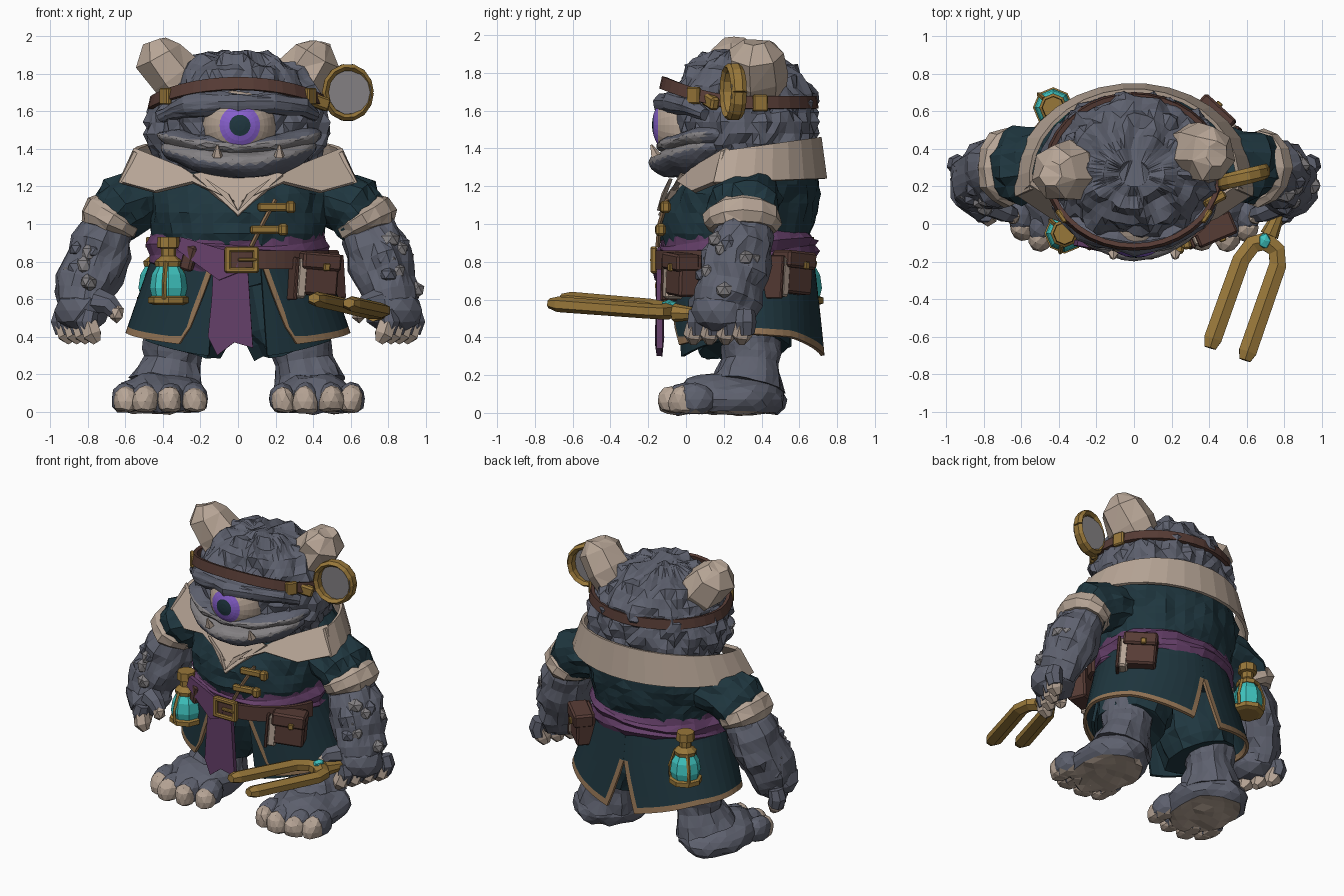
import bpy, bmesh, math, random
from math import sin, cos, pi
from mathutils import Vector as V, Matrix, noise

random.seed(4)
if "Cube" in bpy.data.objects:
    bpy.data.objects.remove(bpy.data.objects["Cube"])

# Flat colours, given as display values and stored linear
PALETTE = dict(skin=(94, 97, 110), lip=(130, 127, 129), coat=(36, 57, 65), bone=(182, 164, 149),
               leather=(87, 62, 56), sash=(100, 65, 104), brass=(150, 118, 60), glow=(66, 196, 192),
               iris=(134, 96, 204), trim=(146, 116, 86))
MATS = {}
for key, rgb in PALETTE.items():
    m = bpy.data.materials.new(key)
    m.use_nodes = True
    lin = [(c / 255) ** 2.2 for c in rgb] + [1]
    m.diffuse_color = lin
    m.node_tree.nodes["Principled BSDF"].inputs["Base Color"].default_value = lin
    MATS[key] = m


def finish(name, bm, mats, rough=0, freq=9, thick=0):
    """Turn a bmesh into a flat shaded object with optional chipped surface."""
    bmesh.ops.recalc_face_normals(bm, faces=bm.faces)
    bm.normal_update()
    if rough:
        moves = [(v, v.normal * noise.noise(v.co * freq) * rough) for v in bm.verts]
        for v, d in moves:
            v.co += d
        bmesh.ops.triangulate(bm, faces=bm.faces[:], quad_method='SHORT_EDGE')
    me = bpy.data.meshes.new(name)
    bm.to_mesh(me)
    bm.free()
    for k in mats.split():
        me.materials.append(MATS[k])
    ob = bpy.data.objects.new(name, me)
    bpy.context.collection.objects.link(ob)
    if thick:
        mod = ob.modifiers.new("thickness", "SOLIDIFY")
        mod.thickness, mod.offset = thick, 0
    return ob


def skin_rings(bm, rings, closed=True):
    rows = [[bm.verts.new(p) for p in r] for r in rings]
    n = len(rows[0])
    for a, b in zip(rows, rows[1:]):
        for i in range(n if closed else n - 1):
            j = (i + 1) % n
            bm.faces.new((a[i], a[j], b[j], b[i]))
    return rows


def refine(bm, cuts):
    if cuts:
        bmesh.ops.subdivide_edges(bm, edges=bm.edges[:], cuts=cuts, use_grid_fill=True)


def tube(name, pts, radii, mat, sides=8, wide=1, ref=(0, 1, 0), rough=0, cuts=0):
    """Tapered limb along a path; wide stretches the section along ref."""
    pts, bm, rings = [V(p) for p in pts], bmesh.new(), []
    for i, p in enumerate(pts):
        d = (pts[min(i + 1, len(pts) - 1)] - pts[max(i - 1, 0)]).normalized()
        u = (V(ref) - d * d.dot(V(ref))).normalized()
        w = d.cross(u)
        rings.append([p + (u * cos(t) * wide + w * sin(t)) * radii[i]
                      for t in (2 * pi * k / sides for k in range(sides))])
    rows = skin_rings(bm, rings)
    bm.faces.new(rows[0])
    bm.faces.new(rows[-1])
    refine(bm, cuts)
    return finish(name, bm, mat, rough)


def around(a, rx, yf, yb, z):
    """Point on an oval; angle 0 is the front, positive turns to the left side."""
    return V((rx * sin(a), (yf + yb) / 2 - (yb - yf) / 2 * cos(a), z))


def hoop(name, rows, mat, a0=-pi, a1=pi, n=28, lift=lambda a, i: 0, thick=0, rough=0, freq=9, cuts=0, cap=False):
    """Oval wall through rows of (z, half width, front y, back y)."""
    full, bm = a1 - a0 > 6.28, bmesh.new()
    angles = [a0 + (a1 - a0) * k / (n if full else n - 1) for k in range(n)]
    rs = skin_rings(bm, [[around(a, rx, f, b, z + lift(a, i)) for a in angles]
                         for i, (z, rx, f, b) in enumerate(rows)], full)
    if cap:
        bm.faces.new(rs[0])
        bm.faces.new(rs[-1])
    refine(bm, cuts)
    return finish(name, bm, mat, rough, freq, thick)


def blob(name, loc, size, mat, detail=2, rough=0.02, smile=0, paint=lambda c, n: 0):
    """Rounded lump kept above the ground; paint picks a material from face centre and normal."""
    bm = bmesh.new()
    bmesh.ops.create_icosphere(bm, subdivisions=detail, radius=1)
    for v in bm.verts:
        v.co = V(loc) + V([c * s for c, s in zip(v.co, size)])
        v.co.z = max(v.co.z + smile * v.co.x ** 2, 0)
    bm.normal_update()
    for f in bm.faces:
        f.material_index = paint(f.calc_center_median(), f.normal)
    return finish(name, bm, mat, rough)


def box(name, loc, size, mat, turn=0, tilt=0, bevel=0.012):
    bm = bmesh.new()
    bmesh.ops.create_cube(bm, size=1, matrix=Matrix.Diagonal((*size, 1)))
    bmesh.ops.bevel(bm, geom=bm.edges[:], offset=min(bevel, min(size) / 4), segments=1, affect='EDGES')
    bm.transform(Matrix.Translation(loc) @ Matrix.Rotation(turn, 4, 'Z') @ Matrix.Rotation(tilt, 4, 'Y'))
    return finish(name, bm, mat)


def plate(name, pts, mat, thick):
    bm = bmesh.new()
    bm.faces.new([bm.verts.new(p) for p in pts])
    return finish(name, bm, mat, thick=thick)


# Head with muzzle, jaw and brow
hoop("head", [(1.22, .25, .02, .5), (1.32, .42, -.03, .63), (1.42, .48, -.06, .69), (1.54, .49, -.07, .69),
              (1.64, .45, -.08, .68), (1.73, .41, -.06, .65), (1.82, .34, 0, .57), (1.88, .24, .09, .47),
              (1.91, .08, .2, .34)], "skin", n=30, rough=.06, freq=13, cuts=1, cap=True)
blob("muzzle", (0, .14, 1.41), (.44, .3, .08), "skin lip", 4, .02, .35,
     lambda c, n: int(n.y < -.15 and n.z < .75))
blob("jaw", (0, .13, 1.325), (.41, .32, .105), "skin lip", 4, .02, .5,
     lambda c, n: int(n.y < -.15 and n.z > -.25))
tube("brow", [(-.41, .1, 1.57), (-.34, .02, 1.61), (-.18, -.07, 1.645), (0, -.1, 1.64), (.18, -.07, 1.645),
              (.34, .02, 1.62), (.42, .1, 1.58)],
     [.035, .05, .062, .055, .062, .05, .035], "skin", 9, cuts=1, rough=.03, ref=(0, 0, 1))
for x in (-.11, .22):
    tube("fang", [(x, -.16, 1.36), (x, -.185, 1.42)], [.03, .006], "bone", 5)

# Eye with painted iris and pupil
bm = bmesh.new()
bmesh.ops.create_uvsphere(bm, u_segments=24, v_segments=22, radius=.2, matrix=Matrix.Rotation(pi / 2, 4, 'X'))
for f in bm.faces:
    angle = f.calc_center_median().angle(V((0, -1, 0)))
    f.material_index = 2 if angle < .28 else 1 if angle < .6 else 0
bmesh.ops.translate(bm, verts=bm.verts, vec=(.01, .02, 1.525))
finish("eye", bm, "bone iris coat")

# Horns, the head being turned slightly
for s in (-1, 1):
    dy = .05 * s
    tube("horn", [(s * .25, .33 + dy, 1.67), (s * .34, .33 + dy, 1.79), (s * .42, .32 + dy, 1.9),
                  (s * .44, .32 + dy, 1.965)], [.13, .15, .135, .06], "bone", 7, wide=1.12, rough=.03)

# Head strap, buckles and magnifier
hoop("head_strap", [(1.61, .47, -.13, .69), (1.675, .455, -.115, .68)], "leather", n=36,
     lift=lambda a, i: .105 * max(0, cos(a)) ** 1.6, thick=.025)
for a, z in ((-.95, 1.68), (.95, 1.68), (1.85, 1.64)):
    box("strap_buckle", around(a, .475, -.13, .69, z), (.08, .03, .09), "brass", a)
box("magnifier_hinge", (.43, .13, 1.65), (.12, .05, .07), "brass", .5, .3)
ring = [2 * pi * k / 14 for k in range(15)]
tube("magnifier_rim", [(.585 + .12 * cos(t), .25 + .03 * cos(t), 1.7 + .135 * sin(t)) for t in ring],
     [.021] * 15, "brass", 6, wide=2)
tube("magnifier_lens", [(.585, .24, 1.7), (.585, .26, 1.7)], [.125, .125], "lip", 14, ref=(0, 0, 1), wide=1.1)

# Coat body, shirt and collar
hoop("coat_body", [(.84, .43, -.11, .66), (.95, .46, -.14, .67), (1.06, .48, -.13, .69), (1.16, .5, -.08, .7),
                   (1.26, .5, 0, .7), (1.36, .42, .1, .68)], "coat", n=22, rough=.03, cuts=1, cap=True)
hoop("collar", [(1.22, .63, -.32, .74), (1.39, .55, -.23, .71)], "bone", 1.45, 2 * pi - 1.45, 18, thick=.02,
     lift=lambda a, i: (.02 if i == 0 else .07) * -cos(a))
plate("shirt_front", [(-.24, -.02, 1.26), (0, -.135, 1.04), (.24, -.02, 1.26), (0, .02, 1.3)], "bone", .03)
for s in (-1, 1):
    plate("collar_point", [(s * .02, -.115, 1.12), (s * .24, -.04, 1.22), (s * .44, .04, 1.17), (s * .62, .16, 1.22),
                           (s * .55, .22, 1.4), (s * .3, .05, 1.3)], "bone", .025)
    plate("lapel_fold", [(s * .05, -.12, 1.16), (s * .17, -.08, 1.24), (0, -.145, 1.07)], "bone", .02)
tube("coat_edge", [(.2, -.1, 1.13), (.13, -.14, 1.0), (.07, -.15, .88)], [.012] * 3, "trim", 4)
for x, y, z in ((.2, -.11, 1.09), (.16, -.135, .97)):
    box("toggle", (x, y, z), (.19, .035, .045), "brass", .15)
    box("toggle_end", (x + .08, y, z), (.05, .05, .065), "brass", .15)

# Skirt panels with trimmed edges, split at front and back
HEM = [(0, .5), (.45, .45), (.55, .36), (1.5, .42), (2.2, .4), (pi, .28)]


def hem_height(a):
    for (a0, z0), (a1, z1) in zip(HEM, HEM[1:]):
        if a <= a1:
            return z0 + (z1 - z0) * (a - a0) / (a1 - a0)
    return HEM[-1][1]


COLS = [0, .022] + [k / 22 for k in range(1, 22)] + [.978, 1]
ROWS = [0, .2, .4, .6, .8, .93, 1]
for s in (-1, 1):
    bm, rings = bmesh.new(), []
    for t in ROWS:
        start, end = .22 + .22 * t, pi - max(0, t - .4) * .3
        ring = []
        for u in COLS:
            a = start + (end - start) * u
            z = .88 - t * (.88 - hem_height(a))
            ring.append(around(s * a, .43 + .16 * t, -.11 + .02 * t, .66 + .07 * t, z))
        rings.append(ring)
    skin_rings(bm, rings, False)
    bm.faces.ensure_lookup_table()
    width = len(COLS) - 1
    for i, f in enumerate(bm.faces):
        row, col = divmod(i, width)
        slit = col == width - 1 and row > 1
        f.material_index = int(row == len(ROWS) - 2 or col == 0 or slit)
    finish("skirt_panel", bm, "coat trim", thick=.02)
    hoop("skirt_lining", [(.8, .4, -.07, .6), (.34, .52, -.03, .6)], "coat", *sorted((s * .3, s * 1.2)), n=8,
         lift=lambda a, i: -.05 * i * cos(a * 2), thick=.02)
    tube("shorts_leg", [(s * .19, .3, .7), (s * .25, .3, .48), (s * .29, .31, .34)], [.2, .24, .22], "coat",
         10, wide=1.1, rough=.03, cuts=1)

# Sash, belt and buckle
hoop("waist_sash", [(.78, .45, -.12, .67), (.82, .475, -.14, .7), (.85, .46, -.13, .68), (.89, .48, -.145, .7),
                    (.92, .46, -.13, .68), (.95, .455, -.13, .67)], "sash", n=30, rough=.03,
     lift=lambda a, i: .02 * sin(a * 2 + i) - .02 * cos(a))
plate("sash_tail", [(-.13, -.13, .8), (.05, -.14, .8), (.08, -.14, .34), (-.02, -.15, .37), (-.11, -.14, .3),
                    (-.16, -.13, .4), (-.14, -.14, .6)], "sash", .03)
plate("sash_fold", [(-.3, -.1, .93), (0, -.155, .84), (0, -.16, .74), (-.1, -.15, .7), (-.32, -.1, .86)], "sash", .03)
hoop("belt", [(.76, .49, -.16, .7), (.86, .49, -.16, .7)], "leather", -.15, 1.3, 14, thick=.025)
for x in (-.075, .075):
    box("buckle_side", (.02 + x, -.17, .81), (.035, .035, .14), "brass")
    box("buckle_bar", (.02, -.17, .81 + x * .75), (.17, .035, .03), "brass")
box("buckle_pin", (.05, -.18, .81), (.1, .02, .02), "brass")


# Pouches holding books, and lanterns
def pouch(loc, turn):
    p, r = V(loc), Matrix.Rotation(turn, 3, 'Z')
    for part, off, size, mat in (("pouch", (0, 0, 0), (.2, .13, .22), "leather"),
                                 ("pouch_flap", (0, -.02, .07), (.22, .13, .09), "leather"),
                                 ("pouch_pages", (-.11, .0, -.02), (.06, .13, .21), "bone"),
                                 ("pouch_cover", (-.145, 0, -.02), (.02, .14, .23), "leather"),
                                 ("pouch_clasp", (.02, -.088, .04), (.035, .02, .04), "brass")):
        box(part, p + r @ V(off), size, mat, turn, .08)


pouch((.42, -.01, .73), .4)
pouch((.41, .56, .74), 2.4)


def lantern(x, y, z):
    def stack(name, levels, mat, sides=8):
        tube(name, [(x, y, z + h) for h, _ in levels], [r for _, r in levels], mat, sides)
    stack("lantern_glass", [(-.1, .085), (-.04, .1), (.03, .09), (.09, .055)], "glow")
    stack("lantern_base", [(-.13, .08), (-.12, .108), (-.09, .108), (-.08, .08)], "brass")
    stack("lantern_neck", [(.075, .07), (.1, .075), (.13, .04), (.17, .04), (.175, .062), (.23, .058)], "brass")
    for k in range(3):
        c, d = cos(k * pi / 1.5 + .3), sin(k * pi / 1.5 + .3)
        tube("lantern_rib", [(x + c * r, y + d * r, z + h) for r, h in ((.1, -.1), (.105, -.02), (.065, .1))],
             [.012] * 3, "brass", 4, ref=(-d, c, 0))


lantern(-.37, -.05, .7)
lantern(-.43, .62, .7)
box("lantern_strap", (-.26, -.1, .82), (.07, .05, .14), "leather", -.5, .3)


def sole(c, n):
    return int(n.z < -.8 or c.z < .005)


# Arms, hands, legs and feet
for s in (-1, 1):
    tube("sleeve", [(s * .36, .34, 1.16), (s * .5, .33, 1.14), (s * .62, .31, 1.09), (s * .68, .3, 1.01)],
         [.13, .16, .17, .15], "coat", 10, wide=1.2, rough=.04, cuts=1)
    tube("sleeve_cuff", [(s * .645, .3, 1.07), (s * .66, .3, 1.05), (s * .69, .3, 1.0), (s * .7, .3, .97)],
         [.14, .165, .165, .14], "bone", 12, wide=1.25, rough=.02)
    tube("forearm", [(s * .67, .3, 1.02), (s * .73, .28, .88), (s * .78, .26, .74), (s * .82, .22, .62),
                     (s * .83, .2, .52)], [.13, .165, .17, .15, .13], "skin", 12, wide=1.1, rough=.04, cuts=1)
    blob("palm", (s * .83, .19, .54), (.15, .16, .12), "skin", 2, .03)
    for i in range(4):
        x, y = .79 + .045 * i, .06 + .085 * i
        tube("finger", [(s * x, y, .54), (s * (x + .015), y, .48), (s * x, y, .42)], [.05, .058, .048], "skin", 7)
        tube("finger_claw", [(s * (x + .005), y - .005, .47), (s * (x - .015), y - .02, .41),
                             (s * (x - .04), y - .02, .37)], [.052, .055, .025], "bone", 6)
    tube("thumb", [(s * .75, .1, .59), (s * .68, .06, .57), (s * .65, .05, .53)], [.07, .055, .045], "skin", 7)
    blob("thumb_claw", (s * .645, .04, .525), (.042, .048, .055), "bone", 1, 0)
    for i in range(11):
        t, a = random.random(), random.uniform(-1.7, .9)
        p = (s * (.73 + .09 * t + .13 * cos(a)), .28 - .06 * t + .14 * sin(a), .92 - .28 * t)
        size = [random.uniform(.04, .06) for _ in range(3)]
        blob("arm_scale", p, size, random.choice(("lip", "skin", "lip")), 1, 0)
    tube("leg", [(s * .33, .33, .5), (s * .34, .34, .36), (s * .35, .34, .27), (s * .38, .32, .14)],
         [.16, .165, .155, .2], "skin", 12, rough=.03, cuts=1)
    blob("foot", (s * .41, .22, .07), (.235, .3, .14), "skin bone", 3, .03, 0, sole)
    for x, y in ((.235, -.01), (.36, -.045), (.495, -.045), (.6, .01)):
        blob("toe", (s * x, y + .04, .07), (.075, .11, .09), "skin bone", 2, .01, 0, sole)
        blob("toe_claw", (s * x, y - .03, .055), (.068, .075, .085), "bone", 2, .02)

# Tuning fork held in the left hand
tube("fork_handle", [(.82, .2, .51), (.76, .03, .525), (.72, -.06, .53)], [.03, .035, .05], "brass", 8, ref=(0, 0, 1))
tube("fork_prongs", [(.405, -.66, .605), (.42, -.61, .6), (.57, -.19, .565), (.63, -.11, .55), (.7, -.09, .54),
                     (.76, -.14, .535), (.765, -.22, .54), (.605, -.68, .575), (.59, -.725, .58)],
     [.035, .055, .053, .053, .06, .053, .053, .055, .035], "brass", 6, wide=.75, ref=(0, 0, 1))
blob("fork_gem", (.695, -.09, .575), (.035, .045, .025), "glow", 1, 0)
